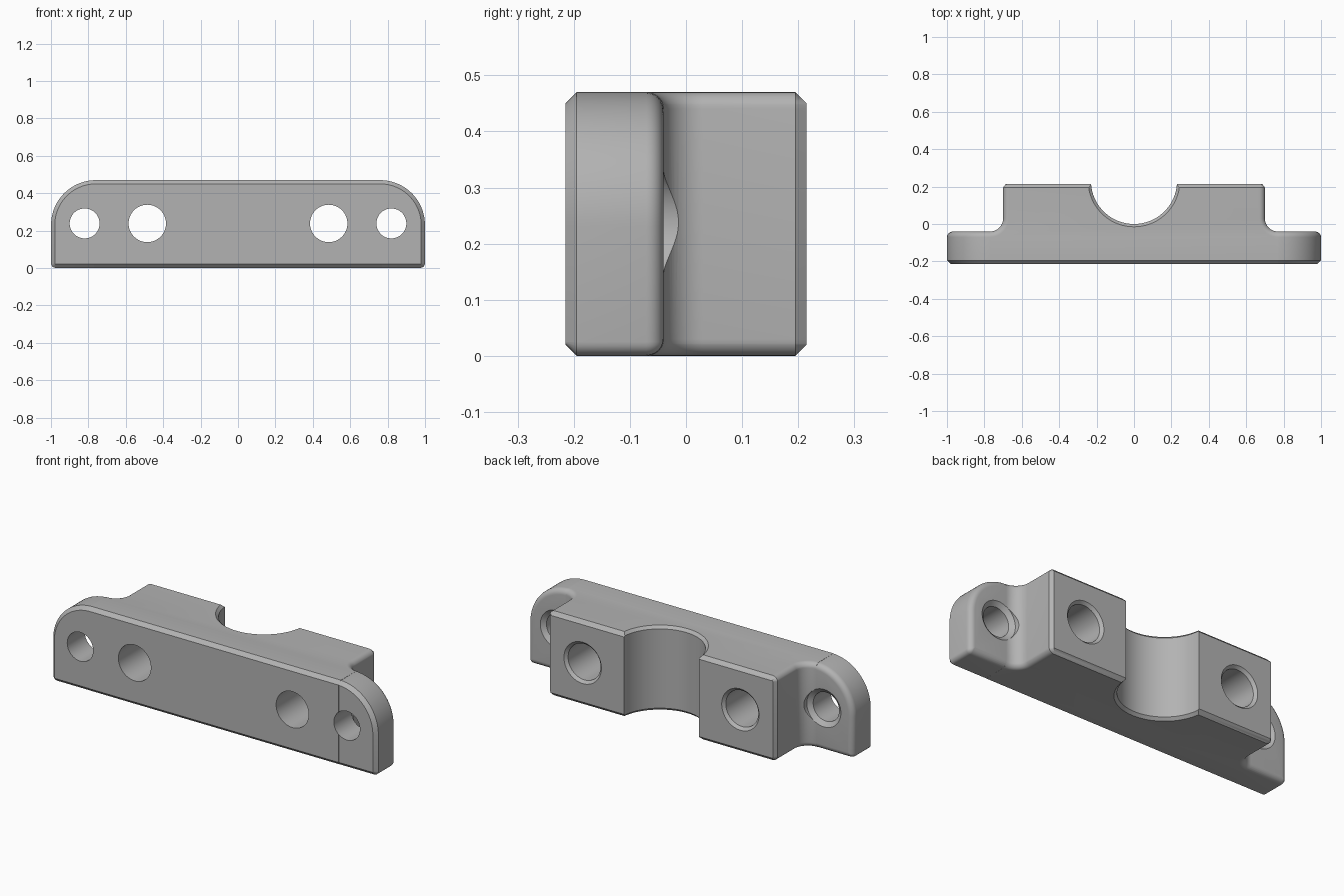
import bpy, bmesh, math
from mathutils import Matrix

if "Cube" in bpy.data.objects:
    bpy.data.objects.remove(bpy.data.objects["Cube"])

H, Y0, Y1, YF = 0.47, -0.215, 0.215, -0.04   # height, front, back, ear back face
CH, RND = 0.02, 0.03                          # chamfer and rim rounding

grey = bpy.data.materials.new("grey metal")
grey.diffuse_color = (0.45, 0.45, 0.45, 1)
grey.use_nodes = True
grey.node_tree.nodes["Principled BSDF"].inputs["Base Color"].default_value = grey.diffuse_color


def loft(name, rings, matrix=None):
    """Solid from matching closed rings, capped at both ends."""
    bm = bmesh.new()
    vs = [[bm.verts.new(p) for p in r] for r in rings]
    n = len(rings[0])
    for a, b in zip(vs, vs[1:]):
        for i in range(n):
            j = (i + 1) % n
            bm.faces.new((a[i], a[j], b[j], b[i]))
    bm.faces.new(vs[0][::-1])
    bm.faces.new(vs[-1])
    if matrix:
        bm.transform(matrix)
    bmesh.ops.recalc_face_normals(bm, faces=bm.faces)
    me = bpy.data.meshes.new(name)
    bm.to_mesh(me)
    bm.free()
    me.materials.append(grey)
    ob = bpy.data.objects.new(name, me)
    bpy.context.collection.objects.link(ob)
    return ob


def arc(cx, cy, r, a0, a1, n):
    return [(cx + r * math.cos(math.radians(a0 + (a1 - a0) * i / n)),
             cy + r * math.sin(math.radians(a0 + (a1 - a0) * i / n))) for i in range(n + 1)]


def mirrored(half):
    return half + [(-x, y) for x, y in reversed(half)]


def lathe(name, profile, matrix, n=64):
    """Turned cutter from (radius, height) pairs."""
    return loft(name, [[(x, y, h) for x, y in arc(0, 0, r, 0, 360, n)[:-1]]
                       for r, h in profile], matrix)


def boolean(target, other, op):
    m = target.modifiers.new(op, 'BOOLEAN')
    m.operation, m.solver, m.object = op, 'EXACT', other
    bpy.context.view_layer.objects.active = target
    bpy.ops.object.modifier_apply(modifier=m.name)
    bpy.data.objects.remove(other, do_unlink=True)


# Main block: plan profile stacked in z, shrinking near top and bottom
def block_ring(d, z):
    s = RND - math.sqrt(max(0, RND**2 - (RND - d)**2)) if d < RND else 0
    c = max(0, CH - d)
    half = [(0.77, Y0 + c)] + arc(0.77, 0.03, 0.07 + s, 270, 180, 14)
    half += [(0.7 - s, Y1 - CH), (0.685 - s, Y1 - c)]
    return [(x, y, z) for x, y in mirrored(half)]


ds = sorted([RND * (1 - math.cos(math.radians(a))) for a in range(0, 91, 15)] + [CH])
block = loft("clamp_block", [block_ring(d, d) for d in ds] +
             [block_ring(d, H - d) for d in reversed(ds)])


# Mounting flange: front outline stacked in y, chamfered front, rounded back rim
def flange_ring(inset, y):
    i = inset + 0.0005
    rb = max(0.002, 0.025 - i)
    half = arc(1 - i - rb, i + rb, rb, -90, 0, 5) + arc(0.76, 0.23, 0.24 - i, 0, 90, 24)
    return [(x, y, z) for x, z in mirrored(half)]


flange = [flange_ring(CH, Y0 + 0.0005), flange_ring(0, Y0 + CH)]
for a in range(0, 91, 15):
    t = math.radians(a)
    flange.append(flange_ring(RND * (1 - math.cos(t)), YF - RND + RND * math.sin(t) - 0.0005))
boolean(block, loft("mounting_flange", flange), 'UNION')

# Half-round bore with chamfered ends
bore = [(0.345, -0.1), (0.23, 0.015), (0.23, H - 0.015), (0.345, H + 0.1)]
boolean(block, lathe("bore_cutter", bore, Matrix.Translation((0, 0.23, 0)), 96), 'DIFFERENCE')

# Bolt holes: countersunk at the back, ear holes with a spot face
to_y = Matrix.Rotation(math.radians(-90), 4, 'X')
for side in (-1, 1):
    for x, prof in ((0.485, [(0.1, -0.4), (0.1, Y1 - 0.015), (0.135, Y1 + 0.02)]),
                    (0.82, [(0.08, -0.4), (0.08, YF - 0.02), (0.105, YF), (0.105, 0.4)])):
        cut = lathe("hole_cutter", prof, Matrix.Translation((side * x, 0, 0.238)) @ to_y)
        boolean(block, cut, 'DIFFERENCE')

bpy.ops.object.select_all(action='DESELECT')
block.select_set(True)
bpy.context.view_layer.objects.active = block
bpy.ops.object.shade_smooth_by_angle(angle=math.radians(28))
